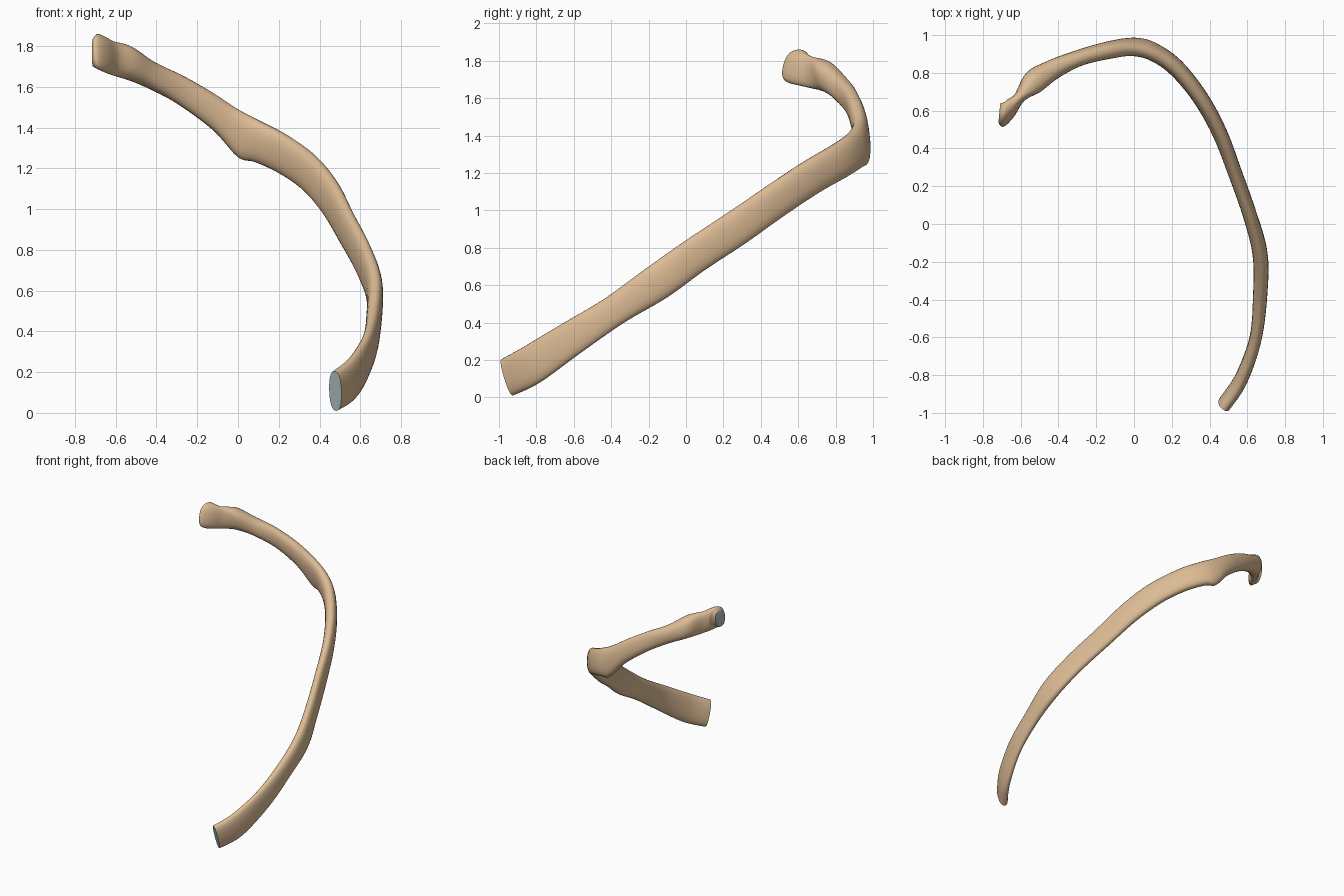
import bpy, bmesh, math
from mathutils import Vector

if "Cube" in bpy.data.objects:
    bpy.data.objects.remove(bpy.data.objects["Cube"])

# Stations along the bone: upper edge, lower edge, thickness
STATIONS = [
    ((.475, -.985, .205), (.48, -.925, .01), .07),
    ((.56, -.86, .275), (.575, -.78, .08), .07),
    ((.635, -.66, .395), (.65, -.56, .24), .065),
    ((.665, -.44, .525), (.67, -.33, .40), .075),
    ((.675, -.22, .685), (.66, -.10, .535), .08),
    ((.625, .0, .84), (.60, .10, .68), .075),
    ((.55, .22, .985), (.52, .32, .825), .075),
    ((.475, .44, 1.135), (.43, .53, .975), .08),
    ((.375, .63, 1.26), (.325, .71, 1.095), .085),
    ((.24, .80, 1.36), (.21, .85, 1.175), .09),
    ((.12, .885, 1.425), (.09, .935, 1.23), .09),
    ((.0, .92, 1.49), (.0, .955, 1.255), .09),
    ((-.13, .91, 1.575), (-.12, .935, 1.385), .09),
    ((-.28, .875, 1.66), (-.28, .89, 1.505), .085),
    ((-.42, .825, 1.725), (-.42, .82, 1.585), .105),
    ((-.53, .74, 1.80), (-.53, .765, 1.63), .125),
    ((-.615, .665, 1.825), (-.61, .66, 1.655), .06),
    ((-.685, .605, 1.86), (-.675, .565, 1.68), .125),
    ((-.712, .60, 1.835), (-.712, .575, 1.70), .10),
]
SIDES, STEPS = 24, 6


def spline(p0, p1, p2, p3, t):
    return .5 * (2 * p1 + (p2 - p0) * t + (2 * p0 - 5 * p1 + 4 * p2 - p3) * t * t
                 + (3 * p1 - p0 - 3 * p2 + p3) * t ** 3)


def sample(values):
    n, out = len(values), []
    for i in range(n - 1):
        q = [values[max(0, min(n - 1, i + k))] for k in (-1, 0, 1, 2)]
        out += [spline(*q, s / STEPS) for s in range(STEPS)]
    return out + [values[-1]]


def material(name, colour):
    m = bpy.data.materials.new(name)
    m.diffuse_color = (*colour, 1)
    m.use_nodes = True
    m.node_tree.nodes["Principled BSDF"].inputs["Base Color"].default_value = m.diffuse_color
    return m


# Thin-axis direction at every station; the head faces sideways
upper = [Vector(s[0]) for s in STATIONS]
lower = [Vector(s[1]) for s in STATIONS]
mid = [(a + b) / 2 for a, b in zip(upper, lower)]
last = len(mid) - 1
thin = []
for i in range(last + 1):
    tangent = mid[min(i + 1, last)] - mid[max(i - 1, 0)]
    thin.append(tangent.cross(upper[i] - lower[i]).normalized())
thin[-1] = thin[-2] = Vector((.1, 1, 0)).normalized() * (1 if thin[-3].y > 0 else -1)

# Rounded flat sections swept along the bone
bm = bmesh.new()
rings = []
for u, l, n, t in zip(sample(upper), sample(lower), sample(thin),
                      sample([s[2] for s in STATIONS])):
    c, half, ring = (u + l) / 2, (u - l) / 2, []
    for k in range(SIDES):
        a = math.tau * k / SIDES
        ca, sa = math.cos(a), math.sin(a)
        w = math.copysign(abs(sa) ** .85, sa)
        h = math.copysign(abs(ca) ** .85, ca)
        ring.append(bm.verts.new(c + half * h + n.normalized() * (t / 2 * w)))
    rings.append(ring)
for a, b in zip(rings, rings[1:]):
    for k in range(SIDES):
        j = (k + 1) % SIDES
        bm.faces.new((a[k], a[j], b[j], b[k]))

# Cut surfaces at both ends
for ring in (rings[0], rings[-1]):
    bm.faces.new(ring).material_index = 1
bmesh.ops.recalc_face_normals(bm, faces=bm.faces)

mesh = bpy.data.meshes.new("rib_bone")
bm.to_mesh(mesh)
bm.free()
mesh.materials.append(material("bone", (.72, .50, .30)))
mesh.materials.append(material("cartilage_face", (.42, .52, .52)))
rib = bpy.data.objects.new("rib_bone", mesh)
bpy.context.collection.objects.link(rib)
bpy.context.view_layer.objects.active = rib
rib.select_set(True)
bpy.ops.object.shade_smooth_by_angle(angle=math.radians(45))
